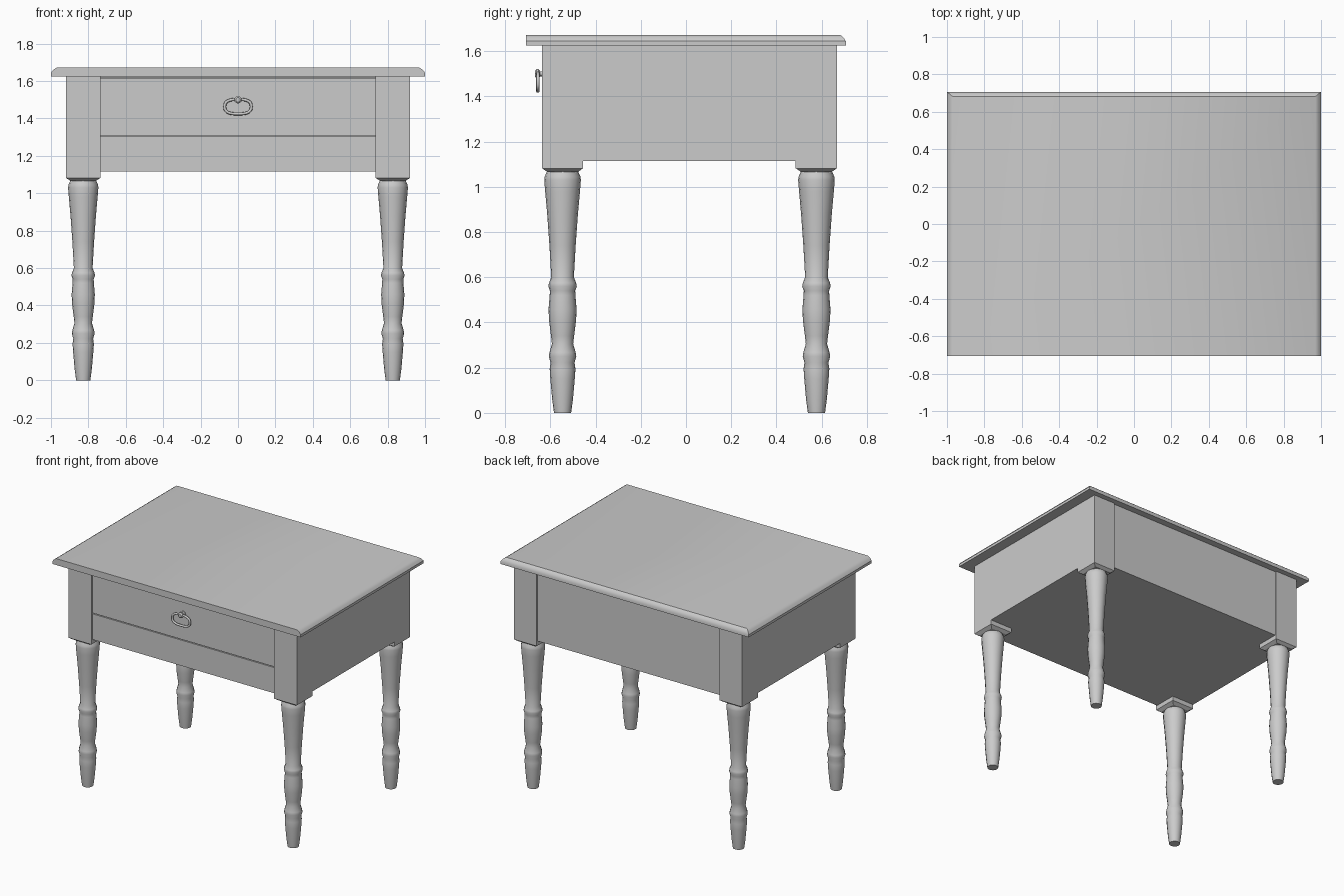
import bpy, bmesh, math
from mathutils import Vector

if "Cube" in bpy.data.objects:
    bpy.data.objects.remove(bpy.data.objects["Cube"])

grey = bpy.data.materials.new("painted grey")
grey.diffuse_color = (0.6, 0.6, 0.6, 1)
grey.use_nodes = True
grey.node_tree.nodes["Principled BSDF"].inputs["Base Color"].default_value = grey.diffuse_color


def finish(name, bm, smooth=None):
    bmesh.ops.recalc_face_normals(bm, faces=bm.faces)
    me = bpy.data.meshes.new(name)
    bm.to_mesh(me)
    bm.free()
    ob = bpy.data.objects.new(name, me)
    bpy.context.collection.objects.link(ob)
    me.materials.append(grey)
    if smooth:
        bpy.ops.object.select_all(action='DESELECT')
        ob.select_set(True)
        bpy.context.view_layer.objects.active = ob
        bpy.ops.object.shade_smooth_by_angle(angle=math.radians(smooth))
    return ob


def skin(name, rings, smooth=None, closed=False):
    """Join rings of points with quads; cap the ends, or close the loop."""
    bm = bmesh.new()
    vr = [[bm.verts.new(p) for p in r] for r in rings]
    n = len(vr[0])
    pairs = list(zip(vr, vr[1:]))
    if closed:
        pairs.append((vr[-1], vr[0]))
    else:
        bm.faces.new(vr[0])
        bm.faces.new(vr[-1])
    for a, b in pairs:
        for i in range(n):
            j = (i + 1) % n
            bm.faces.new((a[i], a[j], b[j], b[i]))
    return finish(name, bm, smooth)


def rect(x0, x1, y0, y1, z):
    return [(x0, y0, z), (x1, y0, z), (x1, y1, z), (x0, y1, z)]


def box(name, x0, x1, y0, y1, z0, z1):
    return skin(name, [rect(x0, x1, y0, y1, z0), rect(x0, x1, y0, y1, z1)])


def lathe(name, profile, cx, cy, seg=16):
    return skin(name, [[(cx + r * math.cos(math.tau * i / seg),
                         cy + r * math.sin(math.tau * i / seg), z)
                        for i in range(seg)] for r, z in profile], 40)


# Table top: eased edge on the ends and back, straight front
skin("table_top", [
    rect(-1, 1, -0.707, 0.707, 1.625),
    rect(-1, 1, -0.707, 0.707, 1.644),
    rect(-0.988, 0.988, -0.707, 0.697, 1.660),
    rect(-0.97, 0.97, -0.707, 0.682, 1.672)], 35)

# Case: flush sides, recessed front and back
box("case_sides", -0.92, 0.92, -0.455, 0.485, 1.115, 1.625)
box("case_back", -0.735, 0.735, 0.485, 0.657, 1.115, 1.625)
box("case_front_core", -0.735, 0.735, -0.61, -0.455, 1.115, 1.625)
box("lower_apron", -0.735, 0.735, -0.626, -0.61, 1.115, 1.302)
box("drawer_front", -0.735, 0.735, -0.626, -0.61, 1.308, 1.615)
box("top_rail", -0.735, 0.735, -0.626, -0.61, 1.620, 1.625)

# Corner posts with tapered feet, and turned legs
leg_profile = [
    (0.038, 0), (0.046, 0.06), (0.054, 0.15), (0.057, 0.195), (0.053, 0.222),
    (0.061, 0.25), (0.058, 0.268), (0.047, 0.305), (0.051, 0.34),
    (0.060, 0.41), (0.062, 0.46), (0.057, 0.52), (0.056, 0.54),
    (0.063, 0.56), (0.060, 0.575), (0.050, 0.60), (0.058, 0.74),
    (0.068, 0.88), (0.077, 0.98), (0.081, 1.03), (0.079, 1.045),
    (0.069, 1.068)]
for sx, side in ((-1, "left"), (1, "right")):
    for cy, y0, y1, end in ((-0.546, -0.636, -0.455, "front"),
                            (0.577, 0.485, 0.667, "back")):
        x0, x1 = sorted((sx * 0.735, sx * 0.92))
        cx = sx * 0.8275
        h = 0.068
        skin(f"{end}_{side}_post", [
            rect(cx - h, cx + h, cy - h, cy + h, 1.066),
            rect(x0, x1, y0, y1, 1.082),
            rect(x0, x1, y0, y1, 1.625)])
        lathe(f"{end}_{side}_leg", leg_profile, cx, cy)

# Drawer pull: flattened oval ring hanging from a small knob
rings = []
for k in range(40):
    t = math.tau * k / 40
    c, s = math.cos(t), math.sin(t)
    e = 0.75
    p = Vector((0.071 * math.copysign(abs(c) ** e, c), -0.655,
                1.463 + 0.039 * math.copysign(abs(s) ** e, s)))
    out = Vector((c * 0.6, 0, s)).normalized()
    rings.append([p + 0.008 * (math.cos(a) * out + math.sin(a) * Vector((0, 1, 0)))
                  for a in (math.tau * i / 8 for i in range(8))])
skin("pull_ring", rings, 60, closed=True)
skin("pull_knob", [[(r * math.cos(math.tau * i / 12), y,
                     1.50 + r * math.sin(math.tau * i / 12)) for i in range(12)]
                   for r, y in ((0.018, -0.624), (0.018, -0.632), (0.011, -0.636),
                                (0.011, -0.645), (0.02, -0.652), (0.02, -0.662),
                                (0.012, -0.669))], 40)
